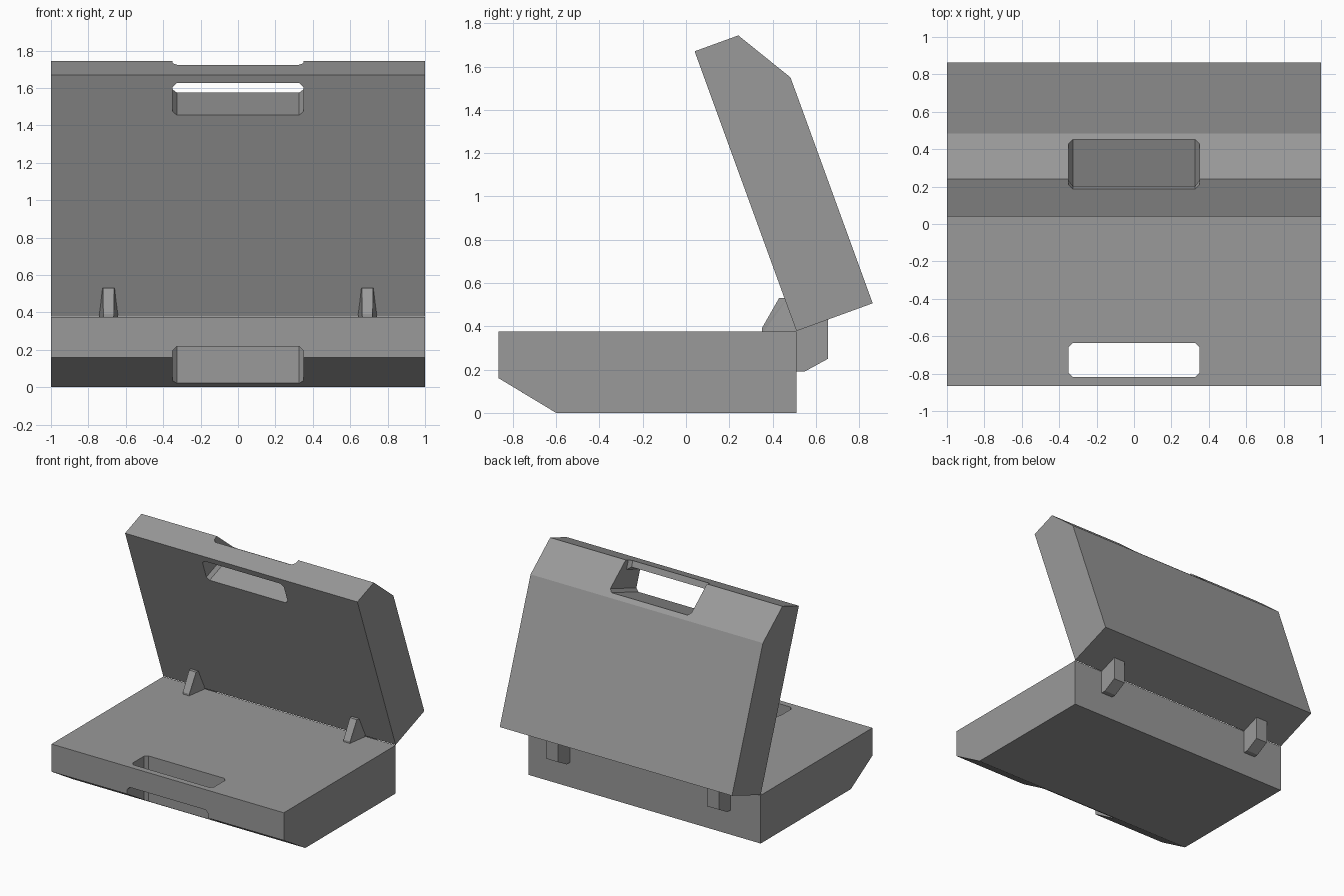
import bpy, bmesh
from math import radians
from mathutils import Matrix

if "Cube" in bpy.data.objects:
    bpy.data.objects.remove(bpy.data.objects["Cube"])

HINGE_Y, HINGE_Z, THICK = 0.51, 0.378, 0.375

grey = bpy.data.materials.new("dark_grey")
grey.diffuse_color = (0.32, 0.32, 0.32, 1)
grey.use_nodes = True
grey.node_tree.nodes["Principled BSDF"].inputs["Base Color"].default_value = grey.diffuse_color


def finish(name, bm, matrix=Matrix.Identity(4)):
    bm.transform(matrix)
    bm.normal_update()
    bmesh.ops.recalc_face_normals(bm, faces=bm.faces[:])
    if bm.calc_volume(signed=True) < 0:
        bmesh.ops.reverse_faces(bm, faces=bm.faces[:])
    mesh = bpy.data.meshes.new(name)
    bm.to_mesh(mesh)
    bm.free()
    mesh.materials.append(grey)
    obj = bpy.data.objects.new(name, mesh)
    bpy.context.collection.objects.link(obj)
    return obj


def prism(points, cx=0.0):
    """Side profile of (y, z, half width) spanned across x."""
    bm = bmesh.new()
    left = [bm.verts.new((cx - w, y, z)) for y, z, w in points]
    right = [bm.verts.new((cx + w, y, z)) for y, z, w in points]
    bm.faces.new(left)
    bm.faces.new(right)
    for i in range(len(points)):
        j = (i + 1) % len(points)
        bm.faces.new((left[i], left[j], right[j], right[i]))
    return bm


def chamfered_box(lo, hi, axis, chamfer):
    """Box whose edges along one axis are chamfered."""
    bm = bmesh.new()
    bmesh.ops.create_cube(bm, size=1)
    for v in bm.verts:
        v.co = [lo[k] if v.co[k] < 0 else hi[k] for k in range(3)]
    edges = [e for e in bm.edges
             if abs((e.verts[0].co - e.verts[1].co)[axis]) > 1e-4]
    bmesh.ops.bevel(bm, geom=edges, offset=chamfer, segments=1,
                    affect='EDGES', profile=0.5)
    return bm


def shell(name, matrix):
    """Case half with a grip slot and a recessed grip bar."""
    profile = [(-0.865, 0.16), (-0.865, THICK), (HINGE_Y, THICK),
               (HINGE_Y, 0), (-0.6, 0)]
    body = finish(name, prism([(y, z, 1.0) for y, z in profile]), matrix)
    slot = chamfered_box((-0.35, -0.818, -0.2), (0.35, -0.635, 0.6), 2, 0.023)
    recess = chamfered_box((-0.3495, -1.0, -0.2), (0.3495, -0.72, 0.218), 1, 0.023)
    for part, bm in (("slot", slot), ("recess", recess)):
        cutter = finish(f"{name}_{part}_cutter", bm, matrix)
        cutter.hide_render = True
        cutter.hide_viewport = True
        cutter.display_type = 'WIRE'
        mod = body.modifiers.new(part, 'BOOLEAN')
        mod.operation = 'DIFFERENCE'
        mod.solver = 'EXACT'
        mod.object = cutter
    return body


# Base half, and the lid as its mirror image swung open on the hinge
shell("case_base", Matrix.Identity(4))
shell("case_lid",
      Matrix.Translation((0, HINGE_Y, HINGE_Z))
      @ Matrix.Rotation(radians(-70), 4, 'X')
      @ Matrix.Diagonal((1, 1, -1, 1))
      @ Matrix.Translation((0, -HINGE_Y, -THICK)))

# Hinges: a tapered stop inside the case and a bracket behind it
stop = [(0.35, 0.36, 0.027), (0.35, 0.39, 0.028), (0.43, 0.53, 0.03),
        (0.47, 0.53, 0.034), (0.515, 0.38, 0.052), (0.50, 0.36, 0.05)]
bracket = [(0.50, 0.192, 0.05), (0.55, 0.192, 0.05), (0.656, 0.25, 0.05),
           (0.656, 0.44, 0.05), (0.50, 0.385, 0.05)]
for side, x in (("left", -0.692), ("right", 0.692)):
    bm = prism(stop, x)
    bmesh.ops.triangulate(bm, faces=[f for f in bm.faces if len(f.verts) > 4])
    finish(f"hinge_stop_{side}", bm)
    finish(f"hinge_bracket_{side}", prism(bracket, x))
